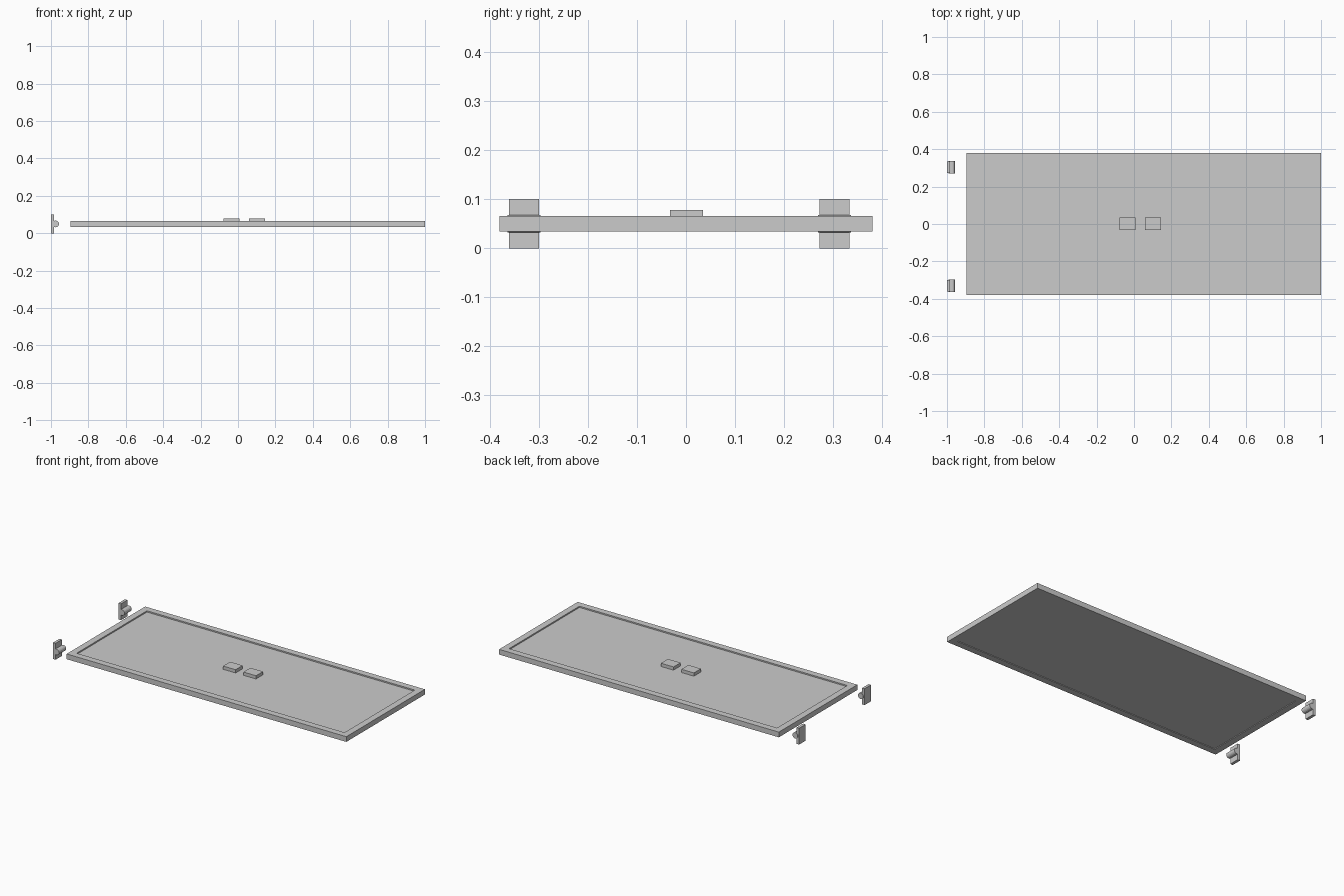
import bpy, bmesh, math
from mathutils import Matrix, Vector

if "Cube" in bpy.data.objects:
    bpy.data.objects.remove(bpy.data.objects["Cube"])


def finish(name, bm):
    bmesh.ops.recalc_face_normals(bm, faces=bm.faces)
    mesh = bpy.data.meshes.new(name)
    bm.to_mesh(mesh)
    bm.free()
    obj = bpy.data.objects.new(name, mesh)
    bpy.context.collection.objects.link(obj)
    return obj


def box(name, x0, x1, y0, y1, z0, z1):
    bm = bmesh.new()
    mid = Vector(((x0 + x1) / 2, (y0 + y1) / 2, (z0 + z1) / 2))
    size = Matrix.Diagonal((x1 - x0, y1 - y0, z1 - z0, 1))
    bmesh.ops.create_cube(bm, size=1, matrix=Matrix.Translation(mid) @ size)
    return finish(name, bm)


X0, X1, HY = -0.895, 1.0, 0.38
Z0, Z1 = 0.034, 0.066
RIM = 0.04

# rectangular frame: one profile ring joined at the four corners
bm = bmesh.new()
rings = []
for inset, z in ((0, Z0), (0, Z1), (RIM, Z1), (RIM, Z0)):
    a, b, h = X0 + inset, X1 - inset, HY - inset
    rings.append([bm.verts.new((x, y, z))
                  for x, y in ((a, -h), (b, -h), (b, h), (a, h))])
for r in range(4):
    lo, hi = rings[r], rings[(r + 1) % 4]
    for i in range(4):
        j = (i + 1) % 4
        bm.faces.new((lo[i], lo[j], hi[j], hi[i]))
finish("frame", bm)

# recessed panel inside the frame
box("panel", X0 + RIM, X1 - RIM, -HY + RIM, HY - RIM, Z0 + 0.004, Z1 - 0.008)

# two small blocks in the middle of the panel
for name, x0 in (("block_left", -0.078), ("block_right", 0.06)):
    box(name, x0, x0 + 0.085, -0.033, 0.035, Z1 - 0.01, 0.078)

# two wall hinges: upright plate with a horizontal barrel
for name, y in (("front_hinge", -0.3305), ("back_hinge", 0.303)):
    box(name + "_plate", -1.0, -0.983, y - 0.031, y + 0.031, 0, 0.1)
    bm = bmesh.new()
    place = (Matrix.Translation((-0.975, y, 0.05))
             @ Matrix.Rotation(math.radians(90), 4, 'X'))
    bmesh.ops.create_cone(bm, cap_ends=True, segments=16, radius1=0.018,
                          radius2=0.018, depth=0.068, matrix=place)
    finish(name + "_barrel", bm)
